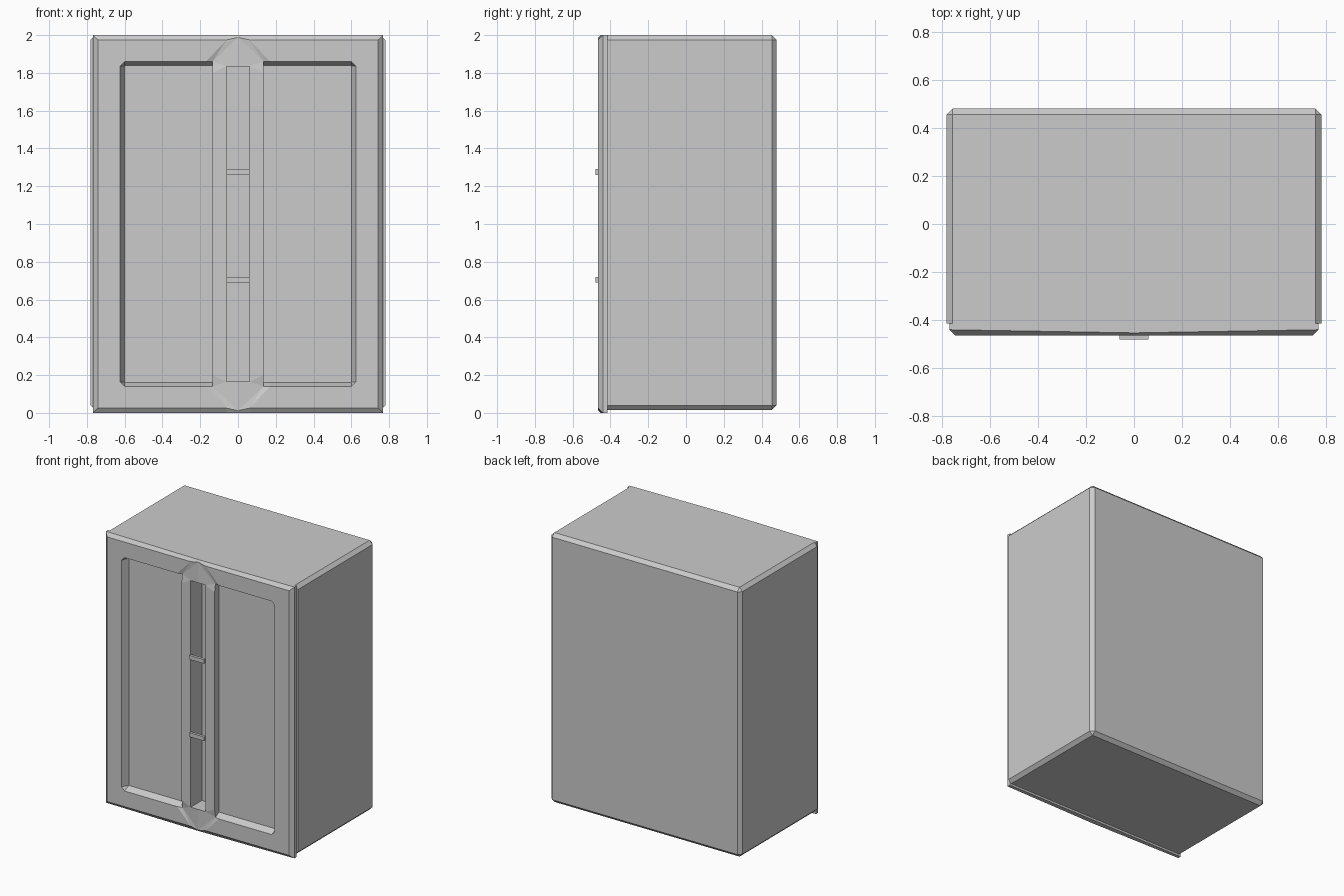
import bpy, bmesh
from mathutils import Vector

if "Cube" in bpy.data.objects:
    bpy.data.objects.remove(bpy.data.objects["Cube"])

grey = bpy.data.materials.new("plain_grey")
grey.use_nodes = True
grey.diffuse_color = (0.6, 0.6, 0.6, 1)
grey.node_tree.nodes["Principled BSDF"].inputs["Base Color"].default_value = (0.6, 0.6, 0.6, 1)


def finish(bm, name):
    mesh = bpy.data.meshes.new(name)
    bm.to_mesh(mesh)
    bm.free()
    mesh.materials.append(grey)
    obj = bpy.data.objects.new(name, mesh)
    bpy.context.collection.objects.link(obj)
    return obj


def box(name, low, high, chamfer=0):
    low, high = Vector(low), Vector(high)
    bm = bmesh.new()
    bmesh.ops.create_cube(bm, size=1)
    for v in bm.verts:
        v.co = (low + high) / 2 + v.co * (high - low)
    if chamfer:
        # chamfer every edge that does not lie on the front
        edges = [e for e in bm.edges if not all(v.co.y < low.y + 0.001 for v in e.verts)]
        bmesh.ops.bevel(bm, geom=edges, offset=chamfer, segments=1, affect='EDGES')
    return finish(bm, name)


FRONT, EDGE, BACK, MID = -0.465, -0.44, -0.415, 1.0

# Cabinet body with a deep central slot
body = box("cabinet_body", (-0.78, BACK, 0.015), (0.78, 0.48, 2.0), 0.025)
cutter = box("slot_cutter", (-0.06, -0.6, 0.165), (0.06, -0.335, 1.835))
cutter.hide_render = True
cutter.hide_viewport = True
cut = body.modifiers.new("slot", 'BOOLEAN')
cut.operation = 'DIFFERENCE'
cut.solver = 'EXACT'
cut.object = cutter

# Front frame: one quarter, mirrored left to right and top to bottom
bm = bmesh.new()


def pt(x, z, y=FRONT):
    return bm.verts.new((x, y, z))


def strip(a, b):
    for i in range(len(a) - 1):
        bm.faces.new((a[i], a[i + 1], b[i + 1], b[i]))


# slot rim, panel rim and outer rim on the front plane
s0, s1, s2 = slot = [pt(0.06, 0), pt(0.06, 0.835), pt(0, 0.835)]
p0, q, p1, p1b, p2, p3, p4 = [pt(0.135, 0), pt(0.135, 0.8), pt(0.135, 0.86, -0.455),
                              pt(0.17, 0.86), pt(0.6, 0.86), pt(0.625, 0.835), pt(0.625, 0)]
o0, o1, o2, o3 = [pt(0.742, 0), pt(0.742, 0.975), pt(0.06, 0.975), pt(0, 0.988)]
for face in ((s0, p0, q, s1), (s1, q, p1), (s1, p1, o3, s2), (p1, o2, o3), (p1, p1b, o2),
             (p1b, p2, o1, o2), (p2, p3, o1), (p3, p4, o0, o1)):
    bm.faces.new(face)

# slot walls and sloped panel walls
strip(slot, [pt(v.co.x, v.co.z, BACK) for v in slot])
f0, fq, f1, f1b, fc, f4 = [pt(x, z, BACK) for x, z in
                           ((0.135, 0), (0.135, 0.8), (0.135, 0.838), (0.17, 0.838), (0.6, 0.838), (0.6, 0))]
strip((p0, q, p1, p1b, p2), (f0, fq, f1, f1b, fc))
bm.faces.new((p2, p3, fc))
bm.faces.new((p3, p4, f4, fc))

# outer chamfer, rim and back lip
rim = [pt(0.768, 0, EDGE), pt(0.768, 1, EDGE), pt(0.06, 1, -0.452), pt(0, 1, -0.453)]
strip((o0, o1, o2, o3), rim)
back = [pt(v.co.x, v.co.z, BACK) for v in rim]
strip(rim, back)
strip(back, [pt(0.7, 0, BACK), pt(0.7, 0.95, BACK), pt(0.06, 0.95, BACK), pt(0, 0.95, BACK)])

bmesh.ops.recalc_face_normals(bm, faces=bm.faces[:])
bm.faces.ensure_lookup_table()
if bm.faces[0].normal.y > 0:
    bmesh.ops.reverse_faces(bm, faces=bm.faces[:])
frame = finish(bm, "front_frame")
frame.location.z = MID
mirror = frame.modifiers.new("mirror", 'MIRROR')
mirror.use_axis = (True, False, True)

# Small handle bars across the slot
for name, z in (("lower_handle_bar", 0.705), ("upper_handle_bar", 1.275)):
    box(name, (-0.06, -0.48, z - 0.015), (0.06, -0.46, z + 0.015))
